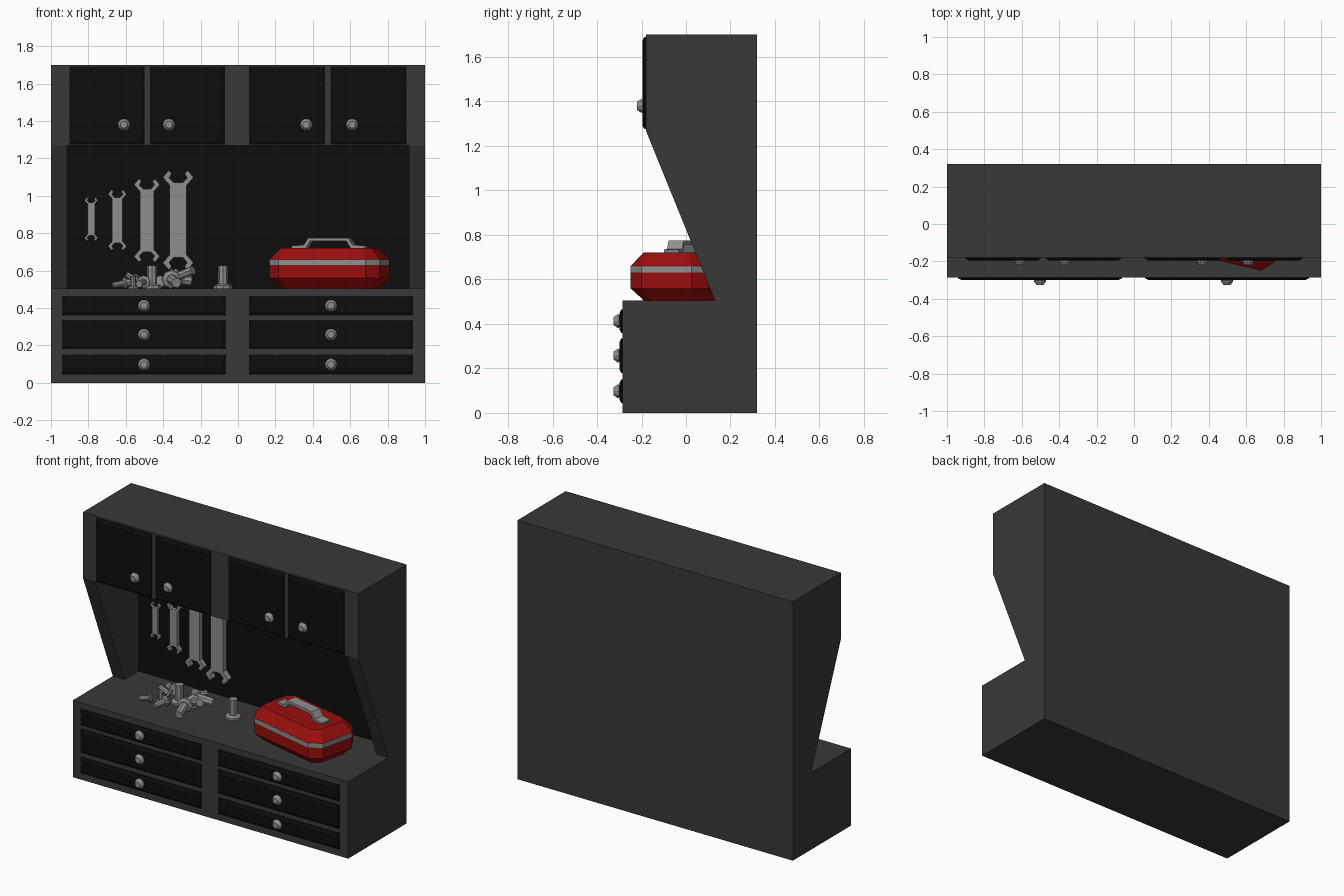
import bpy, bmesh
from math import sin, cos, pi, radians
from mathutils import Matrix, Vector

if "Cube" in bpy.data.objects:
    bpy.data.objects.remove(bpy.data.objects["Cube"], do_unlink=True)


def material(name, r, g, b):
    m = bpy.data.materials.new(name)
    m.use_nodes = True
    m.diffuse_color = (r, g, b, 1)
    m.node_tree.nodes["Principled BSDF"].inputs["Base Color"].default_value = (r, g, b, 1)
    return m


CHARCOAL = material("charcoal", 0.04, 0.04, 0.04)
BLACK = material("black", 0.004, 0.004, 0.004)
STEEL = material("steel", 0.27, 0.27, 0.27)
RED = material("red", 0.32, 0.004, 0.004)


def loft(name, rings, mats, matrix=Matrix(), caps=True, band=None):
    """Skin a stack of equal rings; band is the layer given the second material."""
    bm = bmesh.new()
    loops = [[bm.verts.new(matrix @ Vector(p)) for p in ring] for ring in rings]
    n = len(loops[0])
    for k, (a, b) in enumerate(zip(loops, loops[1:])):
        for i in range(n):
            j = (i + 1) % n
            f = bm.faces.new((a[i], a[j], b[j], b[i]))
            f.material_index = 1 if k == band else 0
    if caps:
        bm.faces.new(loops[0][::-1])
        bm.faces.new(loops[-1])
        bmesh.ops.recalc_face_normals(bm, faces=bm.faces)
    me = bpy.data.meshes.new(name)
    bm.to_mesh(me)
    bm.free()
    for m in mats:
        me.materials.append(m)
    ob = bpy.data.objects.new(name, me)
    bpy.context.collection.objects.link(ob)
    return ob


def turned(name, profile, sides, mat, matrix):
    """Faceted solid of revolution about local z from (radius, height) pairs."""
    rings = [[(r * cos(2 * pi * i / sides), r * sin(2 * pi * i / sides), h)
              for i in range(sides)] for r, h in profile]
    return loft(name, rings, [mat], matrix)


def across(outline, x):
    return [(x, y, z) for y, z in outline]


def facing(outline, y):
    return [(x, y, z) for x, z in outline]


# Cabinet body: two shaped end panels and a C-shaped middle
SHELF, CEIL, TOP = 0.505, 1.268, 1.70
FRONT, UPPER, WALL, BACK = -0.285, -0.18, 0.28, 0.32
INNER = 0.915
end = [(FRONT, 0), (FRONT, SHELF), (0.13, SHELF), (UPPER, CEIL), (UPPER, TOP), (BACK, TOP), (BACK, 0)]
middle = [(FRONT, 0), (FRONT, SHELF), (WALL, SHELF), (WALL, CEIL),
          (UPPER, CEIL), (UPPER, TOP), (BACK, TOP), (BACK, 0)]
for side, s in (("left", 1), ("right", -1)):
    loft(side + "_end_panel", [across(end, s * INNER), across(end, s)], [CHARCOAL])
body = loft("cabinet_middle", [across(middle, INNER), across(middle, -INNER)], [CHARCOAL], caps=False)
bm = bmesh.new()
bm.from_mesh(body.data)
bmesh.ops.recalc_face_normals(bm, faces=bm.faces)
# the middle is a closed tube, so the bottom face must point down
if any(f.normal.z > 0.5 and f.calc_center_median().z < 0.01 for f in bm.faces):
    bmesh.ops.reverse_faces(bm, faces=bm.faces)
bm.to_mesh(body.data)
bm.free()


def rect(x0, x1, z0, z1, y, inset=0):
    return facing([(x0 + inset, z0 + inset), (x1 - inset, z0 + inset),
                   (x1 - inset, z1 - inset), (x0 + inset, z1 - inset)], y)


loft("tool_board", [rect(-INNER, INNER, SHELF, CEIL, WALL), rect(-INNER, INNER, SHELF, CEIL, WALL - 0.006)], [BLACK])


def panel(name, x0, x1, z0, z1, y, inset):
    loft(name, [rect(x0, x1, z0, z1, y), rect(x0, x1, z0, z1, y - 0.006),
                rect(x0, x1, z0, z1, y - 0.015, inset)], [BLACK])


def knob(name, x, z, y):
    shape = [(0.02, 0), (0.033, 0.003), (0.031, 0.011), (0.019, 0.027)]
    turned(name, shape, 10, STEEL, Matrix.Translation((x, y, z)) @ Matrix.Rotation(pi / 2, 4, 'X'))


# Drawers and their knobs
for side, x0, x1 in (("right", -0.94, -0.065), ("left", 0.06, 0.935)):
    for row, (z0, z1) in enumerate([(0.045, 0.15), (0.18, 0.335), (0.36, 0.465)]):
        tag = f"{side}_{row + 1}"
        panel("drawer_" + tag, x0, x1, z0, z1, FRONT, 0.018)
        knob("drawer_knob_" + tag, (x0 + x1) / 2, (z0 + z1) / 2, FRONT - 0.013)

# Upper doors and their knobs
for i, (x0, x1, kx) in enumerate([(-0.90, -0.50, -0.61), (-0.47, -0.07, -0.37),
                                  (0.06, 0.465, 0.365), (0.495, 0.90, 0.61)]):
    panel(f"upper_door_{i + 1}", x0, x1, 1.275, 1.69, UPPER, 0.014)
    knob(f"upper_door_knob_{i + 1}", kx, 1.38, UPPER - 0.013)

# Double open-ended wrenches, one quarter outline mirrored both ways
quarter = [(0.045, 0.185), (0.082, 0.228), (0.052, 0.265), (0.034, 0.25), (0.048, 0.226), (0.024, 0.2)]
half = quarter + [(-x, z) for x, z in quarter[::-1]]
wrench = half + [(-x, -z) for x, z in half]
for i, (x, z, size) in enumerate([(-0.785, 0.875, 0.44), (-0.645, 0.87, 0.61),
                                  (-0.487, 0.868, 0.84), (-0.32, 0.87, 1.0)]):
    place = Matrix.Translation((x, WALL - 0.005, z)) @ Matrix.Scale(size, 4)
    loft(f"wrench_{i + 1}", [facing(wrench, 0), facing(wrench, -0.04)], [STEEL], place)

# Toolbox: chamfered octagonal layers with a steel band
A, B, C = 0.302, 0.18, 0.064


def octagon(z, inset):
    a, b, c = A - inset, B - inset, C - inset * 0.5
    q = [(a, b - c), (a - c, b)]
    h = q + [(-x, y) for x, y in q[::-1]]
    return [(x, y, z) for x, y in h + [(-x, -y) for x, y in h]]


box = Matrix.Translation((0.49, -0.02, SHELF)) @ Matrix.Rotation(radians(-13), 4, 'Z')
loft("toolbox", [octagon(0, 0.055), octagon(0.055, 0), octagon(0.125, 0), octagon(0.155, 0),
                 octagon(0.217, 0.055)], [RED, STEEL], box, band=2)

# Toolbox handle: a bent strip with flat feet
right = [(0.11, 0.27), (0.135, 0.232), (0.2, 0.228), (0.2, 0.215), (0.122, 0.215), (0.1, 0.252)]
over, under = right[:4], right[4:]
strip = over + under + [(-x, z) for x, z in (over + under)[::-1]]
loft("toolbox_handle", [facing(strip, -0.035), facing(strip, 0.035)], [STEEL], box)

# Bolts: one standing alone and a scattered pile
bolt = [(0.05, 0), (0.05, 0.014), (0.036, 0.022), (0.027, 0.022), (0.027, 0.122)]
pile = [  # x, y, lift, size, tilt, heading
    (-0.08, 0.065, 0, 1, 0, 0),
    (-0.46, 0.05, 0, 1, 0, 0),
    (-0.37, 0.08, 0.055, 1, 98, 10),
    (-0.36, -0.03, 0.05, 1, 100, -75),
    (-0.33, 0.0, 0.06, 0.9, 70, -30),
    (-0.54, 0.12, 0.04, 0.8, 100, 150),
    (-0.56, 0.0, 0, 0.55, 0, 0),
    (-0.60, -0.04, 0.03, 0.6, 100, 200),
    (-0.50, -0.03, 0.035, 0.7, 98, 250),
    (-0.42, 0.14, 0.035, 0.7, 98, 60),
    (-0.53, 0.05, 0.035, 0.65, 60, 190),
]
for i, (x, y, lift, size, tilt, heading) in enumerate(pile):
    place = (Matrix.Translation((x, y, SHELF + lift)) @ Matrix.Rotation(radians(heading), 4, 'Z')
             @ Matrix.Rotation(radians(tilt), 4, 'Y') @ Matrix.Scale(size, 4))
    turned(f"bolt_{i + 1}", bolt, 8, STEEL, place)
